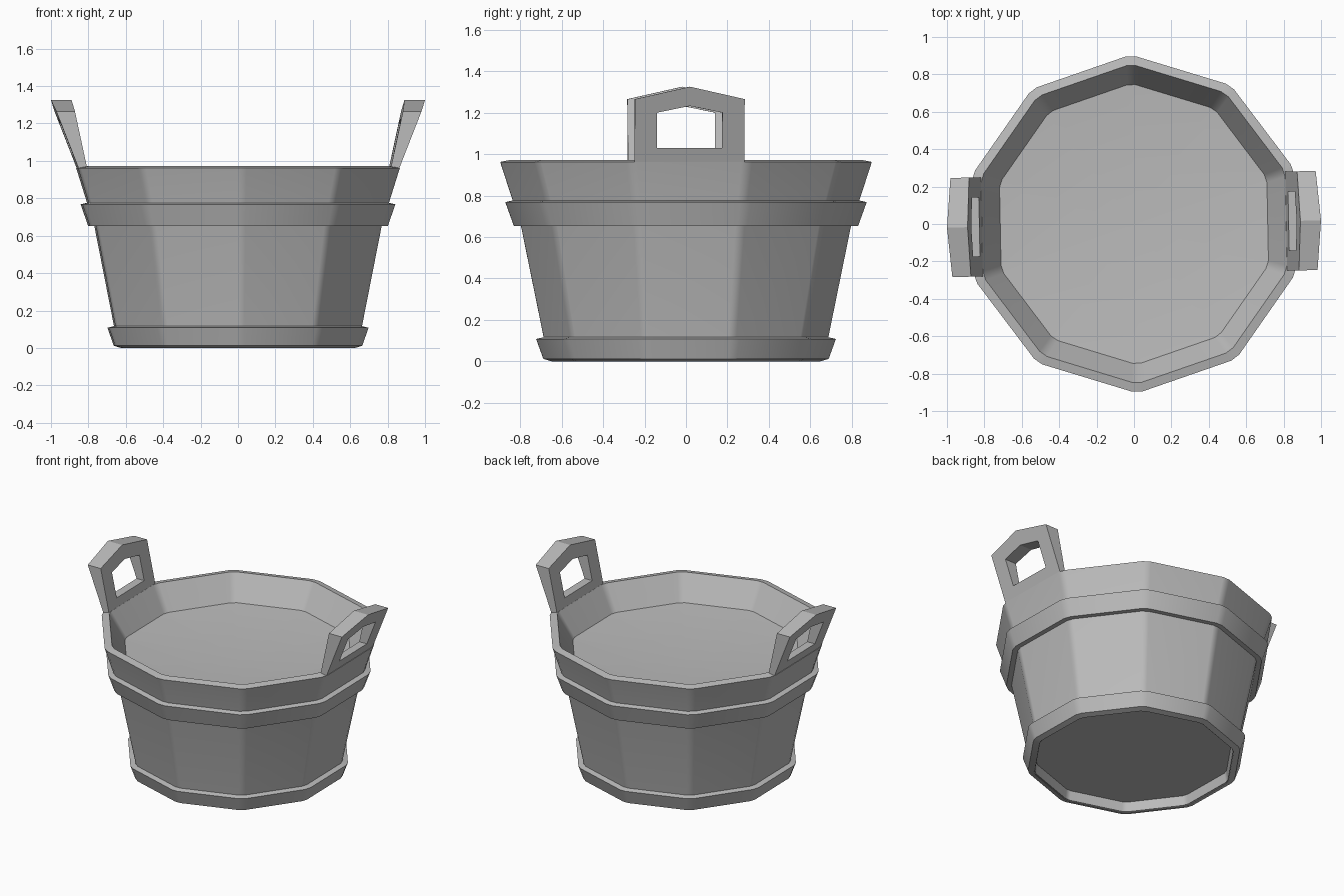
import bpy
import bmesh
import math
from mathutils import Vector

cube = bpy.data.objects.get("Cube")
if cube:
    bpy.data.objects.remove(cube, do_unlink=True)

SIDES = 10
TURN = math.radians(1.1)   # the whole tub is twisted very slightly
CHAMFER = 0.05             # share of each side cut off at the corners

grey = bpy.data.materials.new("grey_wood")
grey.use_nodes = True
colour = (0.5, 0.5, 0.5, 1)
grey.diffuse_color = colour
grey.node_tree.nodes["Principled BSDF"].inputs["Base Color"].default_value = colour


def finish(name, bm, angle=25, weighted=False):
    """Turn a bmesh into a shaded, coloured object."""
    bmesh.ops.remove_doubles(bm, verts=bm.verts, dist=0.0005)
    bmesh.ops.recalc_face_normals(bm, faces=bm.faces)
    mesh = bpy.data.meshes.new(name)
    bm.to_mesh(mesh)
    bm.free()
    mesh.materials.append(grey)
    obj = bpy.data.objects.new(name, mesh)
    bpy.context.collection.objects.link(obj)
    bpy.ops.object.select_all(action='DESELECT')
    obj.select_set(True)
    bpy.context.view_layer.objects.active = obj
    bpy.ops.object.shade_smooth_by_angle(angle=math.radians(angle))
    if weighted:
        mod = obj.modifiers.new("flat_staves", 'WEIGHTED_NORMAL')
        mod.keep_sharp = True
    return obj


def outline():
    """Unit decagon with small chamfered corners, a corner towards the back."""
    corners = [Vector((math.cos(a), math.sin(a)))
               for a in (math.pi / 2 + TURN + math.tau * k / SIDES for k in range(SIDES))]
    points = []
    for k, corner in enumerate(corners):
        following = corners[(k + 1) % SIDES]
        points += [corner.lerp(following, CHAMFER), corner.lerp(following, 1 - CHAMFER)]
    return points


def sweep(name, profile, closed=False, weighted=False):
    """Carry a (radius, height) profile round the decagon."""
    bm = bmesh.new()
    shape = outline()
    n = len(shape)
    rings = []
    for r, z in profile:
        if r == 0:
            rings.append([bm.verts.new((0, 0, z))] * n)
        else:
            rings.append([bm.verts.new((p.x * r, p.y * r, z)) for p in shape])
    pairs = list(zip(rings, rings[1:]))
    if closed:
        pairs.append((rings[-1], rings[0]))
    for low, high in pairs:
        for i in range(n):
            j = (i + 1) % n
            loop = list(dict.fromkeys((low[i], low[j], high[j], high[i])))
            bm.faces.new(loop)
    return finish(name, bm, weighted=weighted)


# Staved tub with recessed underside and hollow top
sweep("tub_body", [(0, 0.07), (0.64, 0.07), (0.65, 0.005), (0.67, 0.005), (0.69, 0.1),
                   (0.803, 0.65), (0.905, 0.962), (0.855, 0.972), (0.75, 0.8),
                   (0.74, 0.65), (0, 0.65)], weighted=True)

# Slightly dished inner floor
sweep("inner_floor", [(0, 0.75), (0.755, 0.803), (0.755, 0.7), (0, 0.7)])

# Hoops
sweep("upper_hoop", [(0.79, 0.652), (0.838, 0.652), (0.88, 0.768), (0.835, 0.778)], closed=True)
sweep("lower_hoop", [(0.655, 0.0), (0.695, 0.012), (0.73, 0.108), (0.685, 0.118)], closed=True)


def pentagon(half, bottom, shoulder, peak):
    return [(-half, bottom), (half, bottom), (half, shoulder), (0, peak), (-half, shoulder)]


def handle(name, side):
    """Flared, gabled grip with a gabled hand hole."""
    base, top = 0.962, 1.325
    bm = bmesh.new()

    def layer(points, x_base, x_top):
        verts = []
        for y, z in points:
            t = (z - base) / (top - base)
            co = Vector((side * (x_base + (x_top - x_base) * t), y, z))
            c, s = math.cos(TURN), math.sin(TURN)
            verts.append(bm.verts.new((co.x * c - co.y * s, co.x * s + co.y * c, z)))
        return verts

    rim = pentagon(0.265, base, 1.265, top)
    hole = pentagon(0.157, 1.03, 1.2, 1.232)
    rim_out, hole_out = layer(rim, 0.858, 1.0), layer(hole, 0.858, 1.0)
    rim_in, hole_in = layer(rim, 0.812, 0.89), layer(hole, 0.812, 0.89)
    for a, b in ((rim_out, hole_out), (hole_out, hole_in), (hole_in, rim_in), (rim_in, rim_out)):
        for i in range(len(a)):
            j = (i + 1) % len(a)
            bm.faces.new((a[i], a[j], b[j], b[i]))
    finish(name, bm, angle=10)


# Pair of grips
handle("left_handle", 1)
handle("right_handle", -1)
